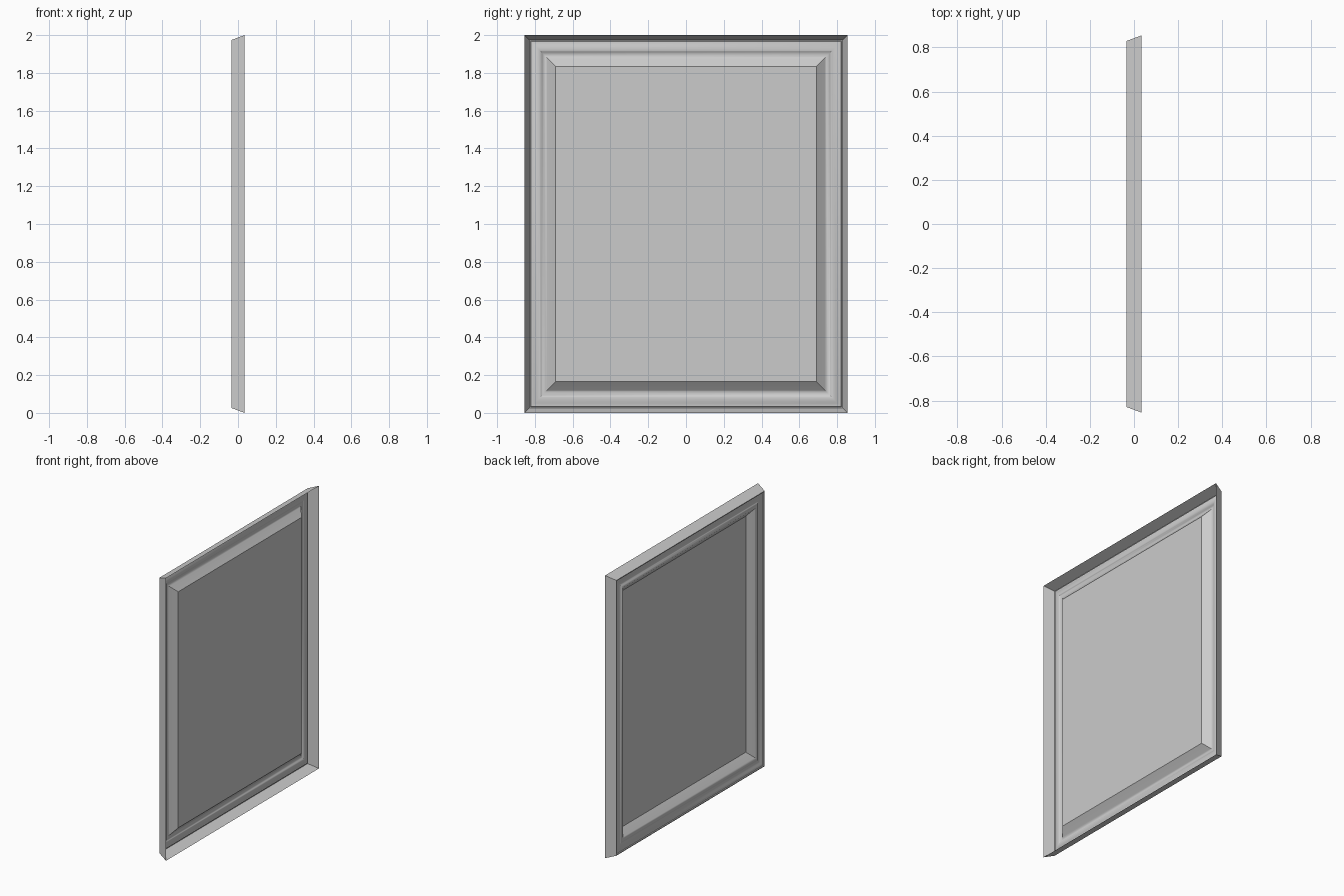
import bpy, bmesh, math

cube = bpy.data.objects.get("Cube")
if cube:
    bpy.data.objects.remove(cube)

HALF_W, HEIGHT = 0.855, 2.0

grey = bpy.data.materials.new("plain_grey")
grey.use_nodes = True
COLOUR = (0.6, 0.6, 0.6, 1)
grey.diffuse_color = COLOUR
grey.node_tree.nodes["Principled BSDF"].inputs["Base Color"].default_value = COLOUR

# Moulding profile: (inset from the outer edge, depth x)
PROFILE = [(0, 0.035), (0.026, -0.035), (0.032, -0.035), (0.034, -0.029),
           (0.042, -0.028), (0.050, -0.025), (0.060, -0.021), (0.072, -0.019),
           (0.082, -0.020), (0.088, -0.023), (0.094, -0.028), (0.102, -0.031),
           (0.112, -0.029), (0.120, -0.023), (0.165, 0.015)]


def ring(bm, inset, x):
    """Rectangle of four corners at one inset and depth."""
    w, low, high = HALF_W - inset, inset, HEIGHT - inset
    return [bm.verts.new((x, y, z))
            for y, z in ((-w, low), (w, low), (w, high), (-w, high))]


def finish(bm, name):
    mesh = bpy.data.meshes.new(name)
    bm.to_mesh(mesh)
    bm.free()
    mesh.materials.append(grey)
    obj = bpy.data.objects.new(name, mesh)
    bpy.context.collection.objects.link(obj)
    bpy.ops.object.select_all(action='DESELECT')
    obj.select_set(True)
    bpy.context.view_layer.objects.active = obj
    bpy.ops.object.shade_smooth_by_angle(angle=math.radians(35))
    return obj


# Mitred frame: open shell swept round the rectangle
bm = bmesh.new()
rings = [ring(bm, *p) for p in PROFILE]
for a, b in zip(rings, rings[1:]):
    for i in range(4):
        j = (i + 1) % 4
        bm.faces.new((a[i], b[i], b[j], a[j]))
finish(bm, "frame_moulding")

# Recessed panel
bm = bmesh.new()
bm.faces.new(reversed(ring(bm, *PROFILE[-1])))
finish(bm, "picture_panel")
